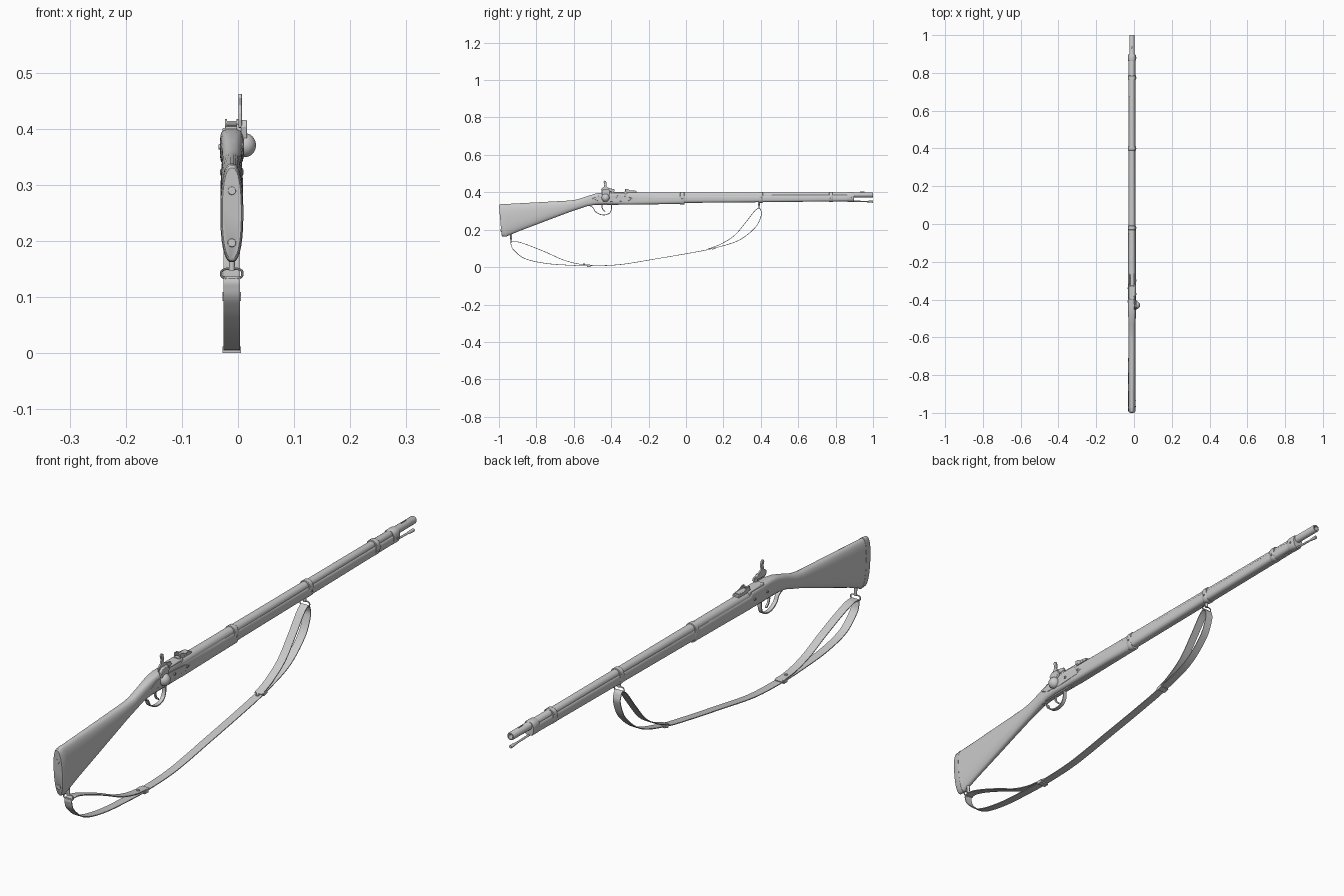
import bpy, bmesh, math
from mathutils import Vector, Matrix

if "Cube" in bpy.data.objects:
    bpy.data.objects.remove(bpy.data.objects["Cube"])

CX = -0.011  # centre plane of the rifle


def finish(bm, name, bevel=0):
    bmesh.ops.recalc_face_normals(bm, faces=bm.faces)
    me = bpy.data.meshes.new(name)
    bm.to_mesh(me)
    bm.free()
    ob = bpy.data.objects.new(name, me)
    bpy.context.collection.objects.link(ob)
    if bevel:
        m = ob.modifiers.new("bevel", 'BEVEL')
        m.width, m.segments, m.limit_method = bevel, 2, 'ANGLE'
    return ob


def skin(name, rings, cap=True, closed=False):
    """Join rings of points into a skin."""
    bm = bmesh.new()
    vs = [[bm.verts.new(p) for p in r] for r in rings]
    n = len(vs[0])
    pairs = list(zip(vs, vs[1:])) + ([(vs[-1], vs[0])] if closed else [])
    for a, b in pairs:
        for i in range(n):
            j = (i + 1) % n
            bm.faces.new((a[i], a[j], b[j], b[i]))
    if cap and not closed:
        bm.faces.new(vs[0])
        bm.faces.new(vs[-1])
    return finish(bm, name)


def loft(name, stations, n=32):
    """Stations: y, top z, bottom z, half width, squareness, slant."""
    rings = []
    for y, zt, zb, hw, e, slant in stations:
        ring = []
        for i in range(n):
            a = 2 * math.pi * (i + 0.5) / n
            c, s = math.cos(a), math.sin(a)
            u = math.copysign(abs(c) ** (2 / e), c)
            v = math.copysign(abs(s) ** (2 / e), s)
            ring.append((CX + hw * u, y + slant * (1 - v) / 2, (zt + zb) / 2 + (zt - zb) / 2 * v))
        rings.append(ring)
    return skin(name, rings)


def lathe(name, profile, n=28, closed=False):
    """Profile along y: y, radius, centre z."""
    rings = [[(CX + r * math.cos(2 * math.pi * i / n), y, z + r * math.sin(2 * math.pi * i / n))
              for i in range(n)] for y, r, z in profile]
    return skin(name, rings, closed=closed)


def smooth_path(pts, k=8):
    P = [Vector(p) for p in pts]
    P = [2 * P[0] - P[1]] + P + [2 * P[-1] - P[-2]]
    out = []
    for i in range(1, len(P) - 2):
        a, b, c, d = P[i - 1:i + 3]
        for j in range(k):
            t = j / k
            out.append(0.5 * (2 * b + (c - a) * t + (2 * a - 5 * b + 4 * c - d) * t * t
                              + (3 * b - a - 3 * c + d) * t ** 3))
    return out + [P[-2]]


def ribbon(name, pts, hw, th):
    """Flat strap following a (y, z) path."""
    p = smooth_path(pts)
    rings = []
    for i, q in enumerate(p):
        t = (p[min(i + 1, len(p) - 1)] - p[max(i - 1, 0)]).normalized()
        nrm = Vector((-t.y, t.x)) * th / 2
        a, b = q + nrm, q - nrm
        rings.append([(CX - hw, *a), (CX + hw, *a), (CX + hw, *b), (CX - hw, *b)])
    return skin(name, rings)


def prism(name, pts, x0, x1, bevel=0):
    """Side profile in (y, z) extruded from x0 to x1."""
    bm = bmesh.new()
    f = bm.faces.new([bm.verts.new((x0, y, z)) for y, z in pts])
    r = bmesh.ops.extrude_face_region(bm, geom=[f])
    bmesh.ops.translate(bm, verts=[v for v in r['geom'] if isinstance(v, bmesh.types.BMVert)],
                        vec=(x1 - x0, 0, 0))
    return finish(bm, name, bevel)


def box(name, y0, y1, z0, z1, x0, x1, bevel=0.0008):
    return prism(name, [(y0, z0), (y1, z0), (y1, z1), (y0, z1)], x0, x1, bevel)


def screw(name, loc, axis, r, h=0.003):
    """Slotted screw head: a disc with two raised half discs."""
    bm = bmesh.new()
    bmesh.ops.create_cone(bm, cap_ends=True, segments=24, radius1=r, radius2=r, depth=h)
    for s in (0, math.pi):
        seg = [(math.cos(a) * r * .95, math.sin(a) * r * .95)
               for a in (s + .15 + (math.pi - .3) * i / 10 for i in range(11))]
        lo = [bm.verts.new((x, y, h / 2)) for x, y in seg]
        hi = [bm.verts.new((x * .85, y * .9 + math.copysign(r * .015, y), h)) for x, y in seg]
        bm.faces.new(hi)
        for i in range(11):
            j = (i + 1) % 11
            bm.faces.new((lo[i], lo[j], hi[j], hi[i]))
    rot = Vector((0, 0, 1)).rotation_difference(Vector(axis)).to_matrix().to_4x4()
    bm.transform(Matrix.Translation(loc) @ rot @ Matrix.Rotation(0.6, 4, 'Z'))
    return finish(bm, name)


# stock, butt plate and its screws
loft("stock", [
    (-0.975, .337, .163, .020, 2.4, .014), (-0.90, .341, .191, .020, 2.4, .005),
    (-0.75, .349, .246, .020, 2.4, 0), (-0.62, .356, .295, .0185, 2.3, 0),
    (-0.58, .362, .308, .018, 2.3, 0), (-0.53, .379, .325, .018, 2.5, 0),
    (-0.48, .394, .334, .020, 3.2, 0), (-0.44, .399, .336, .021, 4, 0),
    (-0.33, .400, .335, .021, 4, 0), (-0.32, .388, .335, .021, 4, 0),
    (-0.15, .388, .336, .0205, 3.2, 0), (-0.03, .388, .337, .0205, 3, 0),
    (-0.02, .388, .343, .0195, 3, 0), (0.40, .388, .347, .019, 3, 0),
    (0.87, .388, .352, .0185, 3, 0)])
loft("butt_plate", [
    (-1.0, .331, .169, .017, 2.3, .014), (-0.996, .336, .164, .0195, 2.3, .014),
    (-0.972, .339, .162, .0205, 2.4, .014)])
for z in (.197, .29):
    screw("butt_plate_screw", (CX, -0.9945 + (.29 - z) * .06, z), (0, -1, 0), .008)

# barrel with open bore, front sight and breech
lathe("barrel", [(-.34, .0185, .3815), (-.1, .017, .383), (.5, .0145, .3855), (.997, .0135, .3865),
                 (1, .0125, .3865), (1, .0085, .3865), (.85, .0085, .3865), (.85, .001, .3865)])
box("front_sight", .93, .955, .397, .403, CX - .0015, CX + .0015)
box("breech_block", -.40, -.315, .385, .402, CX - .017, CX + .017, .003)

# barrel bands, nose cap and ramrod
for name, y, zb in (("rear_band", -.02, .335), ("middle_band", .40, .344), ("front_band", .775, .349)):
    loft(name, [(y - .011, .4005, zb + .001, .0198, 2.6, 0), (y - .009, .402, zb, .0212, 2.6, 0),
                (y + .009, .402, zb, .0212, 2.6, 0), (y + .011, .4005, zb + .001, .0198, 2.6, 0)])
    screw(name + "_screw", (CX + .0205, y, .368), (1, 0, 0), .004)
loft("nose_cap", [(.862, .400, .351, .0195, 2.6, 0), (.866, .4015, .350, .0205, 2.6, 0),
                  (.893, .4015, .350, .0205, 2.6, 0), (.898, .400, .352, .019, 2.6, 0)])
screw("nose_cap_screw", (CX + .020, .88, .372), (1, 0, 0), .004)
lathe("ramrod", [(.8, .0035, .3545), (.965, .0035, .3505), (.985, .0055, .350),
                 (.998, .006, .350), (1, .005, .350)], 16)

# lock plate, its screws and screws on the far side
prism("lock_plate", [(-.50, .366), (-.47, .354), (-.40, .349), (-.31, .354), (-.285, .366),
                     (-.31, .378), (-.40, .384), (-.47, .382)], .004, .0108, .001)
for y in (-.37, -.30):
    screw("lock_screw", (.0108, y, .368), (1, 0, 0), .005)
    screw("side_screw", (CX - .021, y - .04, .368), (-1, 0, 0), .005)

# hammer: domed hub, arm with nose and spur
bm = bmesh.new()
bmesh.ops.create_uvsphere(bm, u_segments=32, v_segments=16, radius=1)
bm.transform(Matrix.Translation((.012, -.43, .371)) @ Matrix.Diagonal((.020, .021, .0215, 1)))
finish(bm, "hammer_hub")
prism("hammer_neck", [(-.445, .375), (-.452, .405), (-.442, .416), (-.412, .416), (-.405, .402),
                      (-.415, .375)], .005, .016, .002)
prism("hammer_spur", [(-.450, .402), (-.454, .418), (-.440, .428), (-.436, .442), (-.441, .456),
                      (-.436, .463), (-.428, .460), (-.424, .446), (-.426, .432), (-.412, .422),
                      (-.385, .417), (-.380, .406), (-.395, .403)], .0005, .007, .0012)
box("firing_nipple", -.40, -.385, .395, .408, -.003, .006, .002)

# rear sight: bed, side walls, cross bars
box("rear_sight_bed", -.33, -.262, .398, .405, CX - .012, CX + .012)
for s in (-1, 1):
    x = CX + s * .0105
    prism("rear_sight_wall", [(-.325, .404), (-.325, .418), (-.312, .418), (-.30, .411), (-.268, .407),
                              (-.266, .404)], x - .0018, x + .0018, .0005)
box("rear_sight_leaf", -.318, -.27, .4055, .409, CX - .009, CX + .009)
box("rear_sight_bar", -.325, -.317, .410, .4145, CX - .0105, CX + .0105)

# trigger and guard
ribbon("trigger_guard", [(-.515, .328), (-.497, .318), (-.485, .298), (-.462, .283), (-.435, .279),
                         (-.410, .288), (-.399, .308), (-.398, .338)], .007, .004)
box("trigger_guard_plate", -.50, -.36, .331, .337, CX - .008, CX + .008, .001)
ribbon("trigger", [(-.448, .338), (-.449, .320), (-.443, .306), (-.432, .297)], .0035, .005)

# sling swivels: stud plus a wire loop
for name, y, z, top in (("rear_swivel", -.935, .142, .182), ("front_swivel", .39, .323, .350)):
    rings, N = [], 32
    for i in range(N):
        a = 2 * math.pi * i / N
        c, s = math.cos(a), math.sin(a)
        u = Vector((math.copysign(abs(c) ** .7, c) * .019, 0, math.copysign(abs(s) ** .7, s) * .009))
        d = Vector((c, 0, s))
        rings.append([Vector((CX, y, z)) + u + .0022 * (math.cos(b) * d + math.sin(b) * Vector((0, 1, 0)))
                      for b in (2 * math.pi * k / 10 for k in range(10))])
    skin(name + "_loop", rings, closed=True)
    bm = bmesh.new()
    bmesh.ops.create_cone(bm, cap_ends=True, segments=16, radius1=.005, radius2=.006,
                          depth=top - z - .006,
                          matrix=Matrix.Translation((CX, y, (top + z + .006) / 2)))
    finish(bm, name + "_stud")

# sling: outer strap, two doubled-back ends, keepers and rivets
ribbon("sling_strap", [(-.935, .136), (-.935, .12), (-.920, .090), (-.86, .045), (-.75, .020),
                       (-.62, .010), (-.51, .007), (-.35, .014), (-.15, .046), (.02, .075), (.14, .099),
                       (.28, .142), (.37, .212), (.402, .275), (.40, .305), (.390, .318)], .0145, .003)
ribbon("sling_rear_end", [(-.935, .136), (-.90, .135), (-.84, .116), (-.75, .080), (-.66, .040),
                          (-.58, .018), (-.50, .010)], .0145, .003)
ribbon("sling_front_end", [(.13, .101), (.19, .125), (.26, .170), (.32, .240), (.365, .298),
                           (.390, .318)], .0145, .003)
ribbon("rear_keeper", [(-.53, .0065), (-.52, .0065), (-.51, .0065)], .0165, .012)
ribbon("front_keeper", [(.137, .0985), (.147, .101), (.157, .104)], .0165, .011)
screw("rear_sling_rivet", (CX, -.545, .0155), (0, 0, 1), .006)
screw("front_sling_rivet", (CX, .125, .099), (0, -.25, 1), .006)

# smooth shading with sharp edges kept
bpy.ops.object.select_all(action='SELECT')
bpy.context.view_layer.objects.active = bpy.data.objects["stock"]
bpy.ops.object.shade_smooth_by_angle(angle=math.radians(35))
